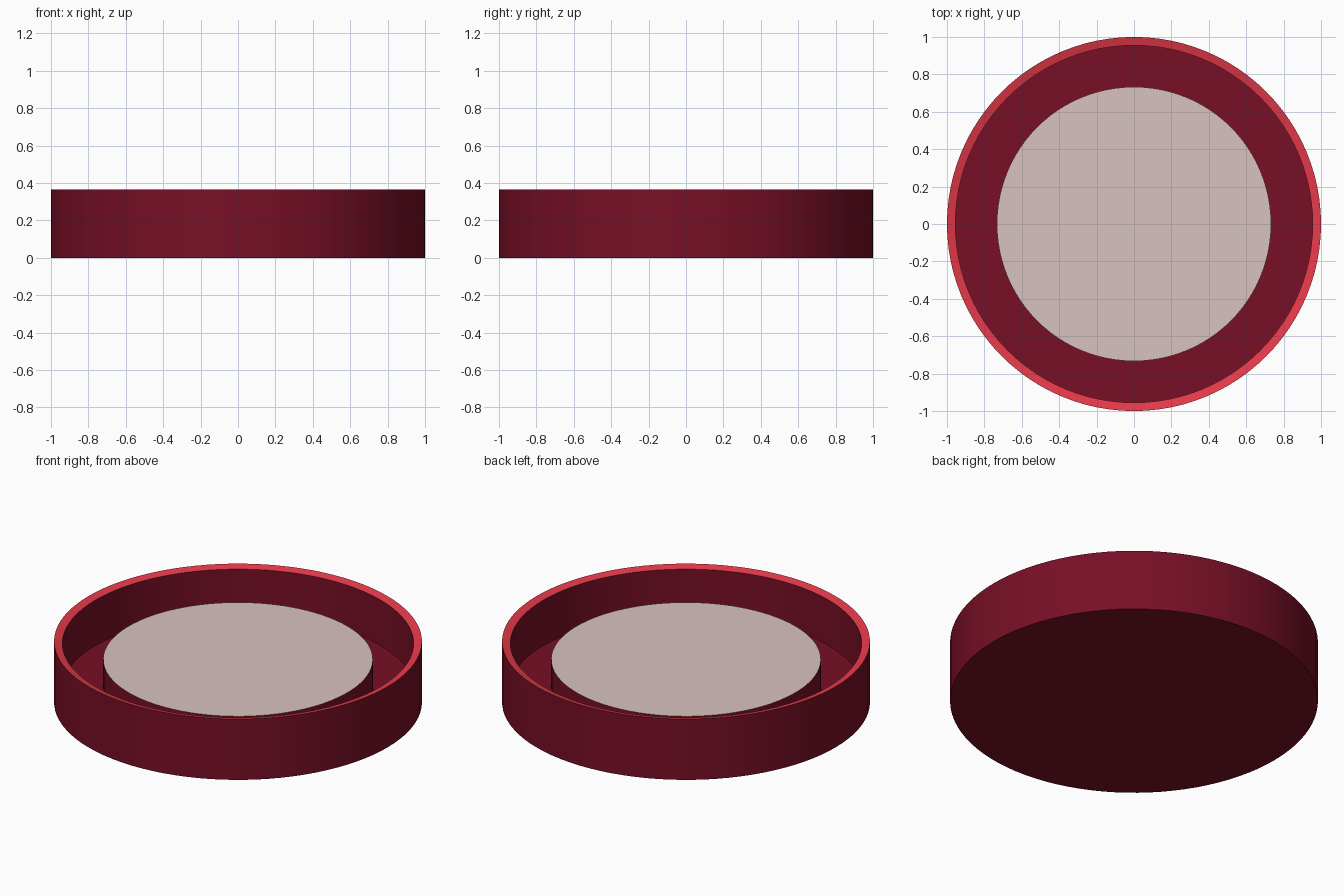
import bpy, bmesh, math

if "Cube" in bpy.data.objects:
    bpy.data.objects.remove(bpy.data.objects["Cube"])

SEG = 96


def srgb(h):
    vals = [int(h[i:i + 2], 16) / 255 for i in (0, 2, 4)]
    return [v / 12.92 if v <= 0.04045 else ((v + 0.055) / 1.055) ** 2.4 for v in vals] + [1]


def material(name, h):
    m = bpy.data.materials.new(name)
    m.diffuse_color = srgb(h)
    m.use_nodes = True
    m.node_tree.nodes["Principled BSDF"].inputs["Base Color"].default_value = m.diffuse_color
    return m


def lathe(name, profile, mats, bands):
    """Revolve (r, z) points about z; bands gives the material of each strip."""
    bm = bmesh.new()
    rings = []
    for r, z in profile:
        if r == 0:
            rings.append([bm.verts.new((0, 0, z))] * SEG)
        else:
            rings.append([bm.verts.new((r * math.cos(2 * math.pi * i / SEG),
                                        r * math.sin(2 * math.pi * i / SEG), z))
                          for i in range(SEG)])
    for k in range(len(rings) - 1):
        a, b = rings[k], rings[k + 1]
        for i in range(SEG):
            j = (i + 1) % SEG
            corners = list(dict.fromkeys([a[i], a[j], b[j], b[i]]))
            bm.faces.new(corners).material_index = bands[k]
    bmesh.ops.recalc_face_normals(bm, faces=bm.faces)
    me = bpy.data.meshes.new(name)
    bm.to_mesh(me)
    bm.free()
    for m in mats:
        me.materials.append(m)
    ob = bpy.data.objects.new(name, me)
    bpy.context.collection.objects.link(ob)
    bpy.context.view_layer.objects.active = ob
    ob.select_set(True)
    bpy.ops.object.shade_smooth_by_angle(angle=math.radians(30))
    ob.select_set(False)
    return ob


dark_red = material("dark red", "780f26")
bright_red = material("bright red", "e83a4a")
pale = material("pale pink grey", "d8c2c0")

# Round tray with an inward-sloping bright rim
lathe("tray", [(0, 0), (1, 0), (1, 0.365), (0.955, 0.353), (0.955, 0.08), (0, 0.08)],
      [dark_red, bright_red], [0, 0, 1, 0, 0])

# Raised centre with a pale top
lathe("raised_centre", [(0, 0.07), (0.733, 0.07), (0.733, 0.257), (0, 0.257)],
      [dark_red, pale], [0, 0, 1])
